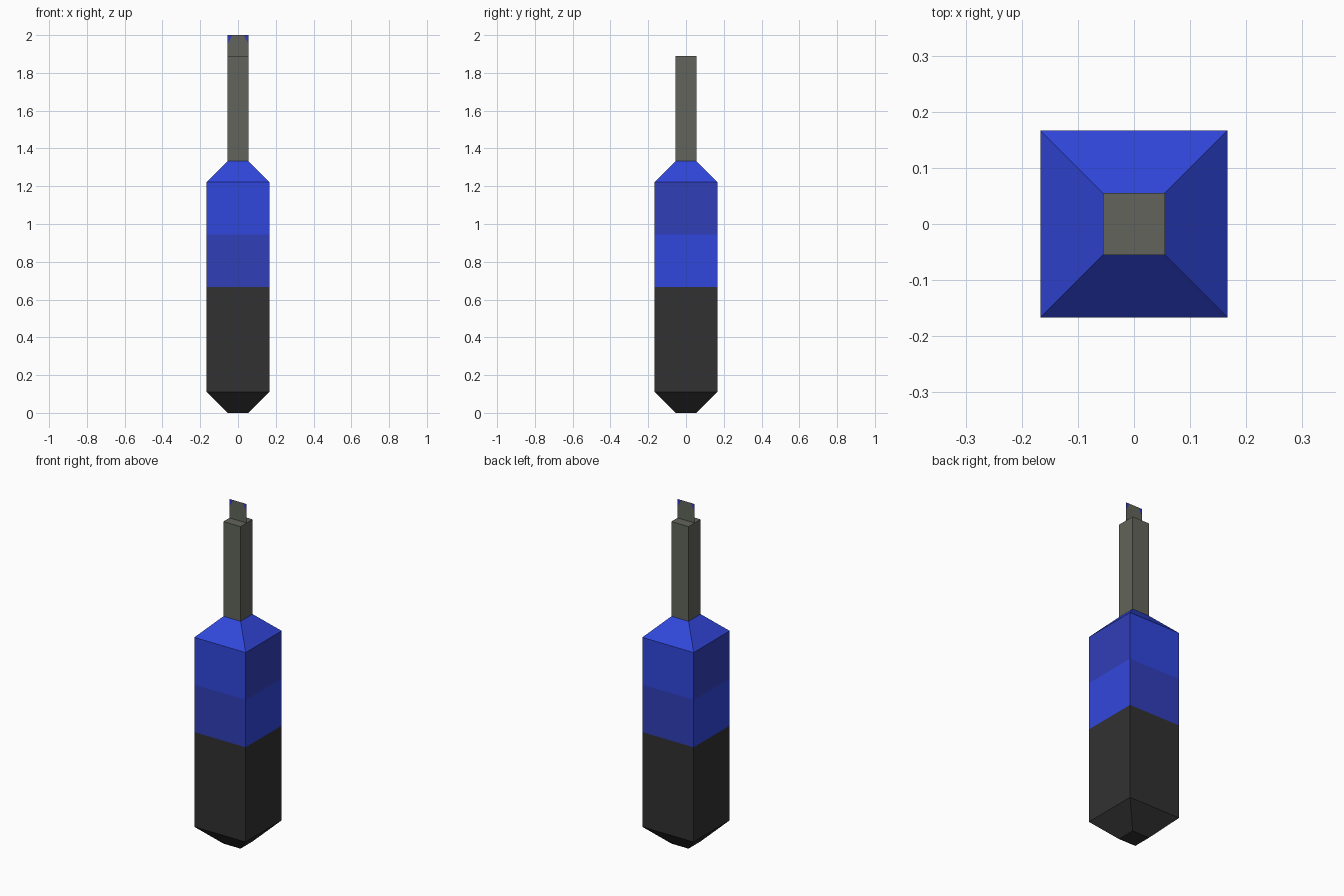
import bpy, bmesh

cube = bpy.data.objects.get("Cube")
if cube:
    bpy.data.objects.remove(cube, do_unlink=True)

U = 1 / 18  # modelling unit


def material(name, rgb):
    """Flat material from an 8-bit display colour."""
    c = [v / 255 for v in rgb]
    lin = [v / 12.92 if v <= 0.04045 else ((v + 0.055) / 1.055) ** 2.4 for v in c]
    m = bpy.data.materials.new(name)
    m.use_nodes = True
    m.diffuse_color = (*lin, 1)
    m.node_tree.nodes["Principled BSDF"].inputs["Base Color"].default_value = (*lin, 1)
    return m


black = material("charcoal", (49, 49, 49))
bright = material("bright blue", (49, 71, 220))
deep = material("deep blue", (49, 62, 185))
steel = material("steel grey", (98, 100, 91))


def finish(name, bm, mats):
    me = bpy.data.meshes.new(name)
    bm.normal_update()
    bm.to_mesh(me)
    bm.free()
    for m in mats:
        me.materials.append(m)
    ob = bpy.data.objects.new(name, me)
    bpy.context.collection.objects.link(ob)
    return ob


def square_loft(name, profile, mats, cap_bottom=False, cap_top=False):
    """Square column through (half width, height) pairs given in units."""
    bm = bmesh.new()
    rings = [[bm.verts.new((sx * w * U, sy * w * U, z * U))
              for sx, sy in ((-1, -1), (1, -1), (1, 1), (-1, 1))]
             for w, z in profile]
    for a, b in zip(rings, rings[1:]):
        for i in range(4):
            j = (i + 1) % 4
            bm.faces.new((a[i], a[j], b[j], b[i]))
    if cap_bottom:
        bm.faces.new(rings[0][::-1])
    if cap_top:
        bm.faces.new(rings[-1])
    return finish(name, bm, mats)


# Handle: dark lower grip with a tapered end
square_loft("lower_grip", [(1, 0), (3, 2), (3, 12)], [black], cap_bottom=True)

# Handle: blue upper grip, the two tones swap between front/back and the sides
grip = square_loft("upper_grip", [(3, 12), (3, 17), (3, 22), (1, 24)], [bright, deep])
for f in grip.data.polygons:
    if abs(f.normal.z) < 0.1:
        upper = f.center.z > 17 * U
        side = abs(f.normal.x) > 0.5
        f.material_index = int(upper == side)

# Metal shaft
square_loft("shaft", [(1, 24), (1, 34)], [steel], cap_top=True)

# Flat blade at the tip, with blue corners
bm = bmesh.new()


def blade_face(points, index):
    f = bm.faces.new([bm.verts.new((x * U, 0, z * U)) for x, z in points])
    f.material_index = index


blade_face([(-1, 34), (1, 34), (1, 35.15), (0.55, 36), (-0.55, 36), (-1, 35.15)], 0)
blade_face([(1, 35.15), (1, 36), (0.55, 36)], 1)
blade_face([(-1, 35.15), (-0.55, 36), (-1, 36)], 1)
bmesh.ops.remove_doubles(bm, verts=bm.verts[:], dist=0.0001)
finish("blade_tip", bm, [steel, deep])
